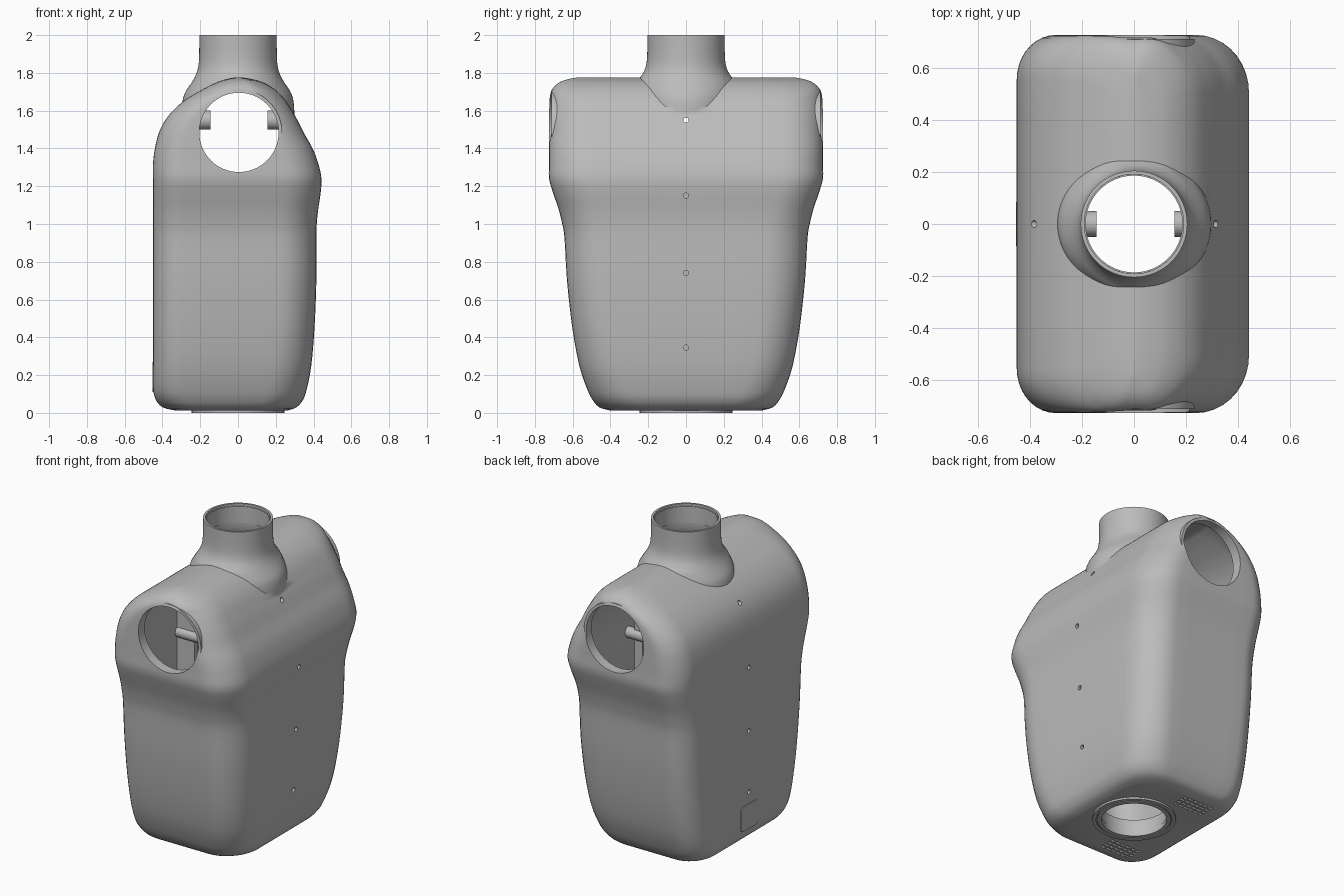
import bpy, bmesh, math
from mathutils import Vector, Matrix

if "Cube" in bpy.data.objects:
    bpy.data.objects.remove(bpy.data.objects["Cube"], do_unlink=True)

grey = bpy.data.materials.new("shell_grey")
grey.use_nodes = True
grey.diffuse_color = (0.5, 0.5, 0.5, 1)
grey.node_tree.nodes["Principled BSDF"].inputs["Base Color"].default_value = (0.5, 0.5, 0.5, 1)


def loft(name, rings, cyclic=False, matrix=Matrix()):
    """Skin a list of point rings; cap the ends unless the loft is cyclic."""
    bm = bmesh.new()
    loops = [[bm.verts.new(p) for p in ring] for ring in rings]
    n = len(loops[0])
    pairs = list(zip(loops, loops[1:]))
    if cyclic:
        pairs.append((loops[-1], loops[0]))
    else:
        bm.faces.new(loops[0])
        bm.faces.new(loops[-1])
    for a, b in pairs:
        for i in range(n):
            j = (i + 1) % n
            bm.faces.new((a[i], a[j], b[j], b[i]))
    bmesh.ops.recalc_face_normals(bm, faces=bm.faces)
    bm.transform(matrix)
    mesh = bpy.data.meshes.new(name)
    bm.to_mesh(mesh)
    bm.free()
    mesh.materials.append(grey)
    obj = bpy.data.objects.new(name, mesh)
    bpy.context.collection.objects.link(obj)
    return obj


def activate(obj):
    bpy.ops.object.select_all(action="DESELECT")
    obj.select_set(True)
    bpy.context.view_layer.objects.active = obj


def boolean(obj, other, operation="DIFFERENCE"):
    mod = obj.modifiers.new("cut", "BOOLEAN")
    mod.object, mod.operation, mod.solver = other, operation, "EXACT"
    activate(obj)
    bpy.ops.object.modifier_apply(modifier=mod.name)
    bpy.data.objects.remove(other, do_unlink=True)


def smooth(obj, angle=35):
    activate(obj)
    bpy.ops.object.shade_smooth_by_angle(angle=math.radians(angle))
    return obj


def oval(z, rx, ry, n=64):
    return [Vector((rx * math.cos(t), ry * math.sin(t), z))
            for t in (2 * math.pi * i / n for i in range(n))]


def rounded_box(z, x0, x1, hy, back, front, ry_back, ry_front, fill=6):
    """Rounded rectangle with separate back and front corner sizes."""
    corners = [(x1 - front, hy - ry_front, front, ry_front, 0),
               (x0 + back, hy - ry_back, back, ry_back, 1),
               (x0 + back, ry_back - hy, back, ry_back, 2),
               (x1 - front, ry_front - hy, front, ry_front, 3)]
    arcs = [[Vector((cx + rx * math.cos(t), cy + ry * math.sin(t), z))
             for t in (math.pi / 2 * (q + k / 9) for k in range(10))]
            for cx, cy, rx, ry, q in corners]
    points = []
    for arc, following in zip(arcs, arcs[1:] + arcs[:1]):
        points += arc
        points += [arc[-1].lerp(following[0], k / fill) for k in range(1, fill)]
    return points


def refine(rows, steps=3):
    """Catmull-Rom interpolation of profile rows."""
    out = []
    for i in range(len(rows) - 1):
        a, b, c, d = (rows[min(max(i + k, 0), len(rows) - 1)] for k in (-1, 0, 1, 2))
        for s in range(steps):
            t = s / steps
            out.append(tuple(q + t / 2 * (r - p + t * (2 * p - 5 * q + 4 * r - w + t * (3 * (q - r) + w - p)))
                             for p, q, r, w in zip(a, b, c, d)))
    return out + [rows[-1]]


def along(axis, x=0, y=0, z=0):
    turn = {"X": Matrix.Rotation(math.pi / 2, 4, "Y"),
            "Y": Matrix.Rotation(math.pi / 2, 4, "X"), "Z": Matrix()}[axis]
    return Matrix.Translation((x, y, z)) @ turn


def rod(name, r, lo, hi, matrix, n=32):
    return loft(name, [oval(lo, r, r, n), oval(hi, r, r, n)], matrix=matrix)


def tube(name, outer, inner, lo, hi, matrix, n=48):
    return smooth(loft(name, [oval(z, r, r, n) for z, r in
                              ((lo, outer), (hi, outer), (hi, inner), (lo, inner))], True, matrix))


def box(name, x0, x1, hy, z0, z1, y=0):
    return loft(name, [[Vector((x, y + s, z)) for x, s in
                        ((x0, -hy), (x1, -hy), (x1, hy), (x0, hy))] for z in (z0, z1)])


# Torso outline: height, back x, chest x, half width
TORSO = [(.012, -.33, .26, .40), (.03, -.40, .31, .46), (.07, -.435, .345, .495),
         (.13, -.45, .365, .525), (.25, -.45, .388, .565), (.45, -.45, .405, .602),
         (.70, -.45, .415, .63), (.92, -.45, .415, .643), (1.0, -.45, .417, .655),
         (1.08, -.45, .425, .675), (1.16, -.45, .437, .702), (1.24, -.45, .442, .725),
         (1.32, -.45, .425, .725), (1.40, -.44, .395, .725), (1.48, -.42, .35, .725),
         (1.55, -.385, .315, .725), (1.61, -.335, .28, .724), (1.66, -.275, .247, .722),
         (1.70, -.21, .21, .715), (1.73, -.155, .17, .695), (1.755, -.10, .12, .66),
         (1.77, -.05, .06, .61), (1.776, -.015, .02, .57)]
# Neck outline: height, x radius, y radius
NECK = [(1.5, .30, .27), (1.6, .298, .275), (1.66, .292, .275), (1.7, .278, .272),
        (1.75, .245, .262), (1.78, .228, .24), (1.82, .213, .217), (1.88, .206, .206), (2.0, .205, .205)]


def torso_solid(name, rows, wall=0):
    rings = []
    for z, x0, x1, hy in refine(rows):
        width = x1 - x0 - 2 * wall
        rings.append(rounded_box(z, x0 + wall, x1 - wall, hy - wall,
                                 min(.15, width * .35), min(.2, width * .4), .17, .22))
    return loft(name, rings)


# Hollow torso shell with neck
torso = torso_solid("torso_shell", TORSO)
boolean(torso, loft("neck_solid", [oval(*row) for row in refine(NECK)]), "UNION")
boolean(torso, torso_solid("torso_inside", TORSO[1:-2], .025))
inner_neck = [(z, rx - .014, ry - .014) for z, rx, ry in refine(NECK)] + [(2.05, .191, .191)]
boolean(torso, loft("neck_inside", [oval(*row) for row in inner_neck]))

# Arm openings and base opening
boolean(torso, rod("arm_cutter", .21, -1, 1, along("Y", x=.005, z=1.485), 64))
boolean(torso, rod("base_cutter", .205, -.1, .2, along("Z"), 64))

# Screw holes down the chest and back, with bosses behind them
SCREWS = [(1.55, .265, -.335, .155), (1.15, .415, -.43, .26), (.74, .395, -.43, .26), (.345, .375, -.43, .26)]
for z, chest, back, depth in SCREWS:
    boolean(torso, rod("screw_cutter", .014, -1, 1, along("X", z=z), 16))
    r = .05 if z > 1.5 else .035
    tube("chest_screw_boss", r, .014, depth, chest, along("X", z=z), 24)
    tube("back_screw_boss", r, .014, back, .01 - depth, along("X", z=z), 24)

# Vent slots in the base
for side in (-1, 1):
    for col in range(6):
        for row in range(4):
            x = -.27 + col * .038
            y = side * (.285 + row * .03)
            if math.hypot(x, y) > .275:
                boolean(torso, box("vent_cutter", x - .014, x + .014, .008, -.1, .1, y))
smooth(torso)

# Base mounting rings
tube("base_flange", .245, .222, 0, .03, along("Z"), 64)
tube("base_groove", .224, .214, .006, .03, along("Z"), 64)
tube("base_inner_ring", .216, .190, 0, .03, along("Z"), 64)
tube("base_collar", .206, .194, .02, .11, along("Z"), 64)
for i in range(8):
    a = math.pi / 4 * (i + .5)
    rod("flange_screw", .009, -.0, .01, along("Z", .232 * math.cos(a), .232 * math.sin(a)), 12)

# Neck seat and arm sockets
tube("neck_seat", .194, .186, 1.88, 1.985, along("Z"), 64)
for name, lo, hi in (("left_arm_socket", -.712, -.66), ("right_arm_socket", .66, .712)):
    tube(name, .228, .21, lo, hi, along("Y", x=.005, z=1.485), 64)

# Stiffening ribs inside the seam
box("chest_rib", .30, .36, .014, .12, 1.3)
box("back_rib", -.43, -.30, .014, .12, 1.4)

# Access hatch low on the back
hatch = [rounded_box(z, -.08, .08, .085, .025, .025, .025, .025, 2) for z in (-.003, .003)]
smooth(loft("back_hatch", hatch, matrix=along("X", x=-.4505, z=.19)))
